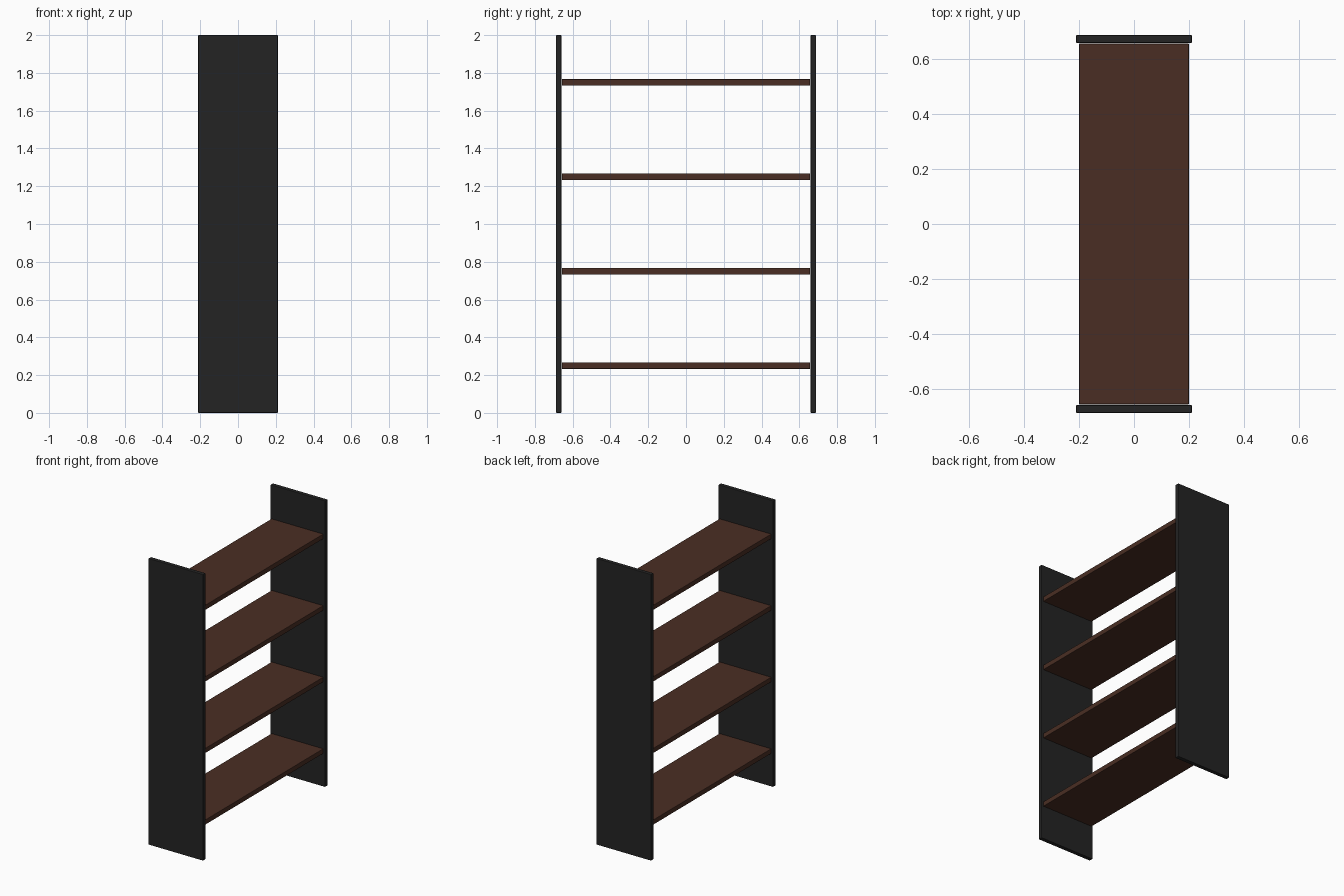
import bpy

if "Cube" in bpy.data.objects:
    bpy.data.objects.remove(bpy.data.objects["Cube"])

def material(name, rgb):
    m = bpy.data.materials.new(name)
    m.diffuse_color = (*rgb, 1)
    m.use_nodes = True
    m.node_tree.nodes["Principled BSDF"].inputs["Base Color"].default_value = m.diffuse_color
    return m

BLACK = material("matte black", (0.017, 0.017, 0.017))
WOOD = material("dark brown wood", (0.068, 0.027, 0.017))

def board(name, centre, size, mat, bevel):
    """Box with slightly eased edges."""
    bpy.ops.mesh.primitive_cube_add(size=1, location=centre)
    ob = bpy.context.object
    ob.name = name
    ob.scale = size
    bpy.ops.object.transform_apply(location=False, rotation=False, scale=True)
    ob.data.materials.append(mat)
    mod = ob.modifiers.new("eased edges", 'BEVEL')
    mod.width = bevel
    mod.segments = 2
    return ob

# Upright side panels at both ends
for side, name in ((-1, "front_panel"), (1, "back_panel")):
    board(name, (0, side * 0.674, 1), (0.422, 0.029, 2), BLACK, 0.004)

# Four evenly spaced shelves spanning the panels
for i in range(4):
    board(f"shelf_{i + 1}", (0, 0, 0.25 + 0.5 * i), (0.4, 1.314, 0.034), WOOD, 0.003)
